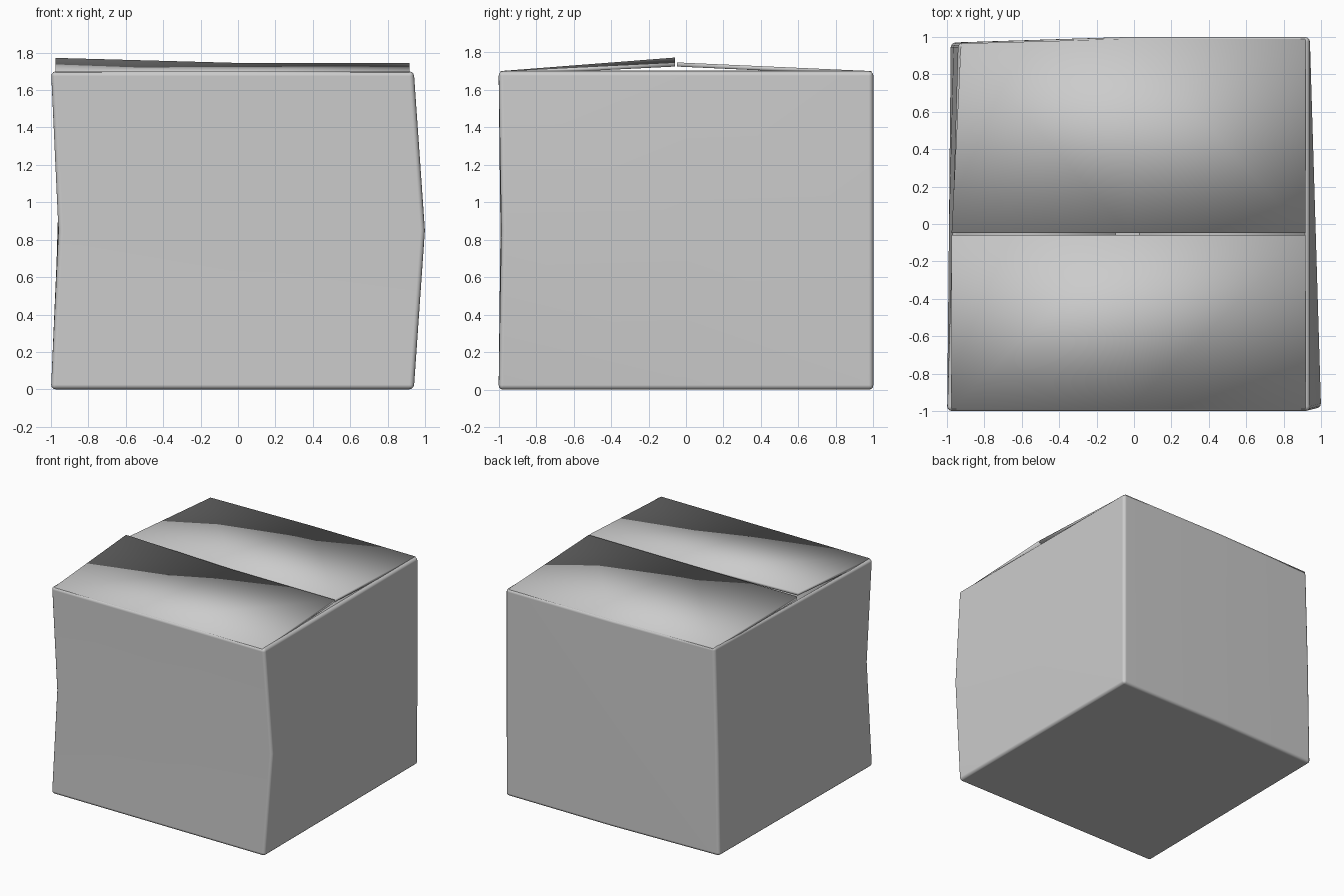
import bpy, bmesh

if "Cube" in bpy.data.objects:
    bpy.data.objects.remove(bpy.data.objects["Cube"])

TOP = 1.70
CX = -0.03


def finish(bm, name):
    bmesh.ops.recalc_face_normals(bm, faces=bm.faces)
    me = bpy.data.meshes.new(name)
    bm.to_mesh(me)
    bm.free()
    for p in me.polygons:
        p.use_smooth = True
    ob = bpy.data.objects.new(name, me)
    bpy.context.collection.objects.link(ob)
    return ob


def flap(name, hinge, tip, thick):
    """Slab spanned between two matching rows of top points."""
    bm = bmesh.new()
    rows = [[bm.verts.new((x, y, z + dz)) for x, y, z in row]
            for row, dz in ((hinge, 0), (tip, 0), (tip, -thick), (hinge, -thick))]
    n = len(hinge)
    for a, b in zip(rows, rows[1:] + rows[:1]):
        for i in range(n - 1):
            bm.faces.new((a[i], a[i + 1], b[i + 1], b[i]))
    for i in (0, n - 1):
        bm.faces.new([r[i] for r in rows])
    return finish(bm, name)


# box body: a cube with mid-edge points, dented by hand
bm = bmesh.new()
bmesh.ops.create_cube(bm, size=2)
bmesh.ops.subdivide_edges(bm, edges=bm.edges[:], cuts=1, use_grid_fill=True)
for v in bm.verts:
    sx, sy, sz = (round(c) for c in v.co)
    x, y, z = CX + 0.97 * sx, float(sy), TOP / 2 * (1 + sz)
    front = (1 - sy) / 2
    if sx == 1 and sz == 0:          # bulge of the right wall
        x += 0.06 * front
        y += 0.015 * front
    if sx == -1:
        if sz == 0:                  # dent of the left wall
            x += 0.04 * front + 0.035 * (1 - front)
        else:                        # skewed rear left corner
            x += (0.06 if sz > 0 else 0.02) * (1 - front)
        y -= 0.03 * (1 - front)
    if sy == -1 and sz == 0 and sx != 1:
        y += 0.01
    v.co = (x, y, z)
box = finish(bm, "box_body")
bev = box.modifiers.new("Bevel", 'BEVEL')
bev.width = 0.025
bev.segments = 3
bev.limit_method = 'ANGLE'
bev.angle_limit = 0.7
wn = box.modifiers.new("Weighted", 'WEIGHTED_NORMAL')
wn.keep_sharp = True

# outer flaps meeting along the middle
L, R = -0.975, 0.917
flap("front_flap",
     [(L, -0.99, TOP), (CX, -0.99, TOP), (R, -0.99, TOP)],
     [(L, -0.06, 1.772), (CX, -0.06, 1.746), (R, -0.06, 1.746)], 0.022)
flap("rear_flap",
     [(-0.925, 0.965, TOP), (CX, 0.99, TOP), (R, 0.99, TOP)],
     [(L, -0.048, 1.746), (CX, -0.048, 1.746), (R, -0.048, 1.746)], 0.022)

# inner side flaps below them
flap("left_inner_flap",
     [(-0.975, -0.85, 1.702), (-0.93, 0.9, 1.702)],
     [(-0.1, -0.8, 1.704), (-0.1, 0.8, 1.704)], 0.012)
flap("right_inner_flap",
     [(0.915, -0.75, 1.702), (0.915, 0.78, 1.702)],
     [(0.03, -0.75, 1.704), (0.03, 0.78, 1.704)], 0.012)
